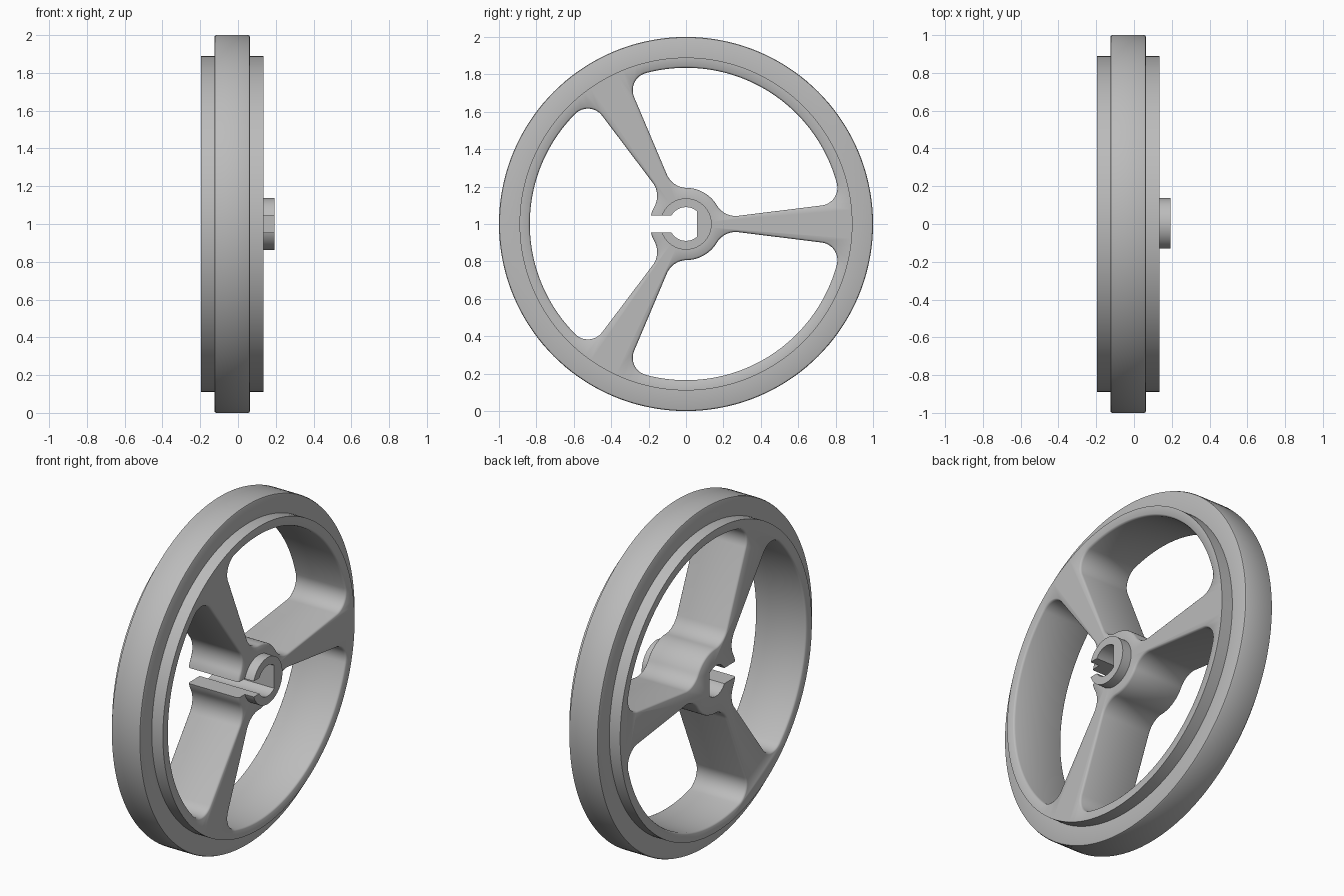
import bpy, bmesh
from math import sin, cos, asin, atan, pi, radians

if "Cube" in bpy.data.objects:
    bpy.data.objects.remove(bpy.data.objects["Cube"])

grey = bpy.data.materials.new("plain grey")
grey.use_nodes = True
colour = (0.5, 0.5, 0.5, 1)
grey.diffuse_color = colour
grey.node_tree.nodes["Principled BSDF"].inputs["Base Color"].default_value = colour

BACK, FACE, COLLAR = -0.195, 0.135, 0.193   # positions along the axle
HUB, RIM = 0.193, 0.835                     # opening limits


def arc(centre, r, start, end, n):
    return [(centre[0] + r * cos(start + (end - start) * i / n),
             centre[1] + r * sin(start + (end - start) * i / n)) for i in range(n + 1)]


def loft(name, stations):
    """Solid along the x axis from (x, outline) stations, centred at z = 1."""
    bm = bmesh.new()
    rings = [[bm.verts.new((x, y, z + 1)) for y, z in pts] for x, pts in stations]
    for a, b in zip(rings, rings[1:]):
        for i in range(len(a)):
            bm.faces.new((a[i - 1], a[i], b[i], b[i - 1]))
    bm.faces.new(rings[0])
    bm.faces.new(rings[-1])
    bmesh.ops.recalc_face_normals(bm, faces=bm.faces)
    mesh = bpy.data.meshes.new(name)
    bm.to_mesh(mesh)
    bm.free()
    mesh.materials.append(grey)
    obj = bpy.data.objects.new(name, mesh)
    bpy.context.collection.objects.link(obj)
    return obj


def opening(grow, turn):
    """Rounded window between two tapering spokes, grown by an offset."""
    slope, offset = atan(0.124), 0.009
    inner_r, outer_r = 0.117, 0.095
    mid = pi / 3

    def fillet(dist, r):
        ang = slope + asin((offset * cos(slope) + r) / dist)
        return ang, (dist * cos(ang), dist * sin(ang))

    a1, c1 = fillet(HUB + inner_r, inner_r)
    a2, c2 = fillet(RIM - outer_r, outer_r)
    down = slope - pi / 2
    half = arc((0, 0), HUB - grow, mid, a1, 10)
    half += arc(c1, inner_r + grow, a1 + pi, down + 2 * pi, 12)
    half += arc(c2, outer_r + grow, down, a2, 14)
    half += arc((0, 0), RIM + grow, a2, mid, 24)[1:]
    # drop the shared point where the hub arc meets its fillet
    del half[10]
    # mirror across the middle of the window
    c, s = cos(2 * mid), sin(2 * mid)
    mirrored = [(c * y + s * z, s * y - c * z) for y, z in half]
    loop = half + mirrored[-2:0:-1]
    c, s = cos(turn), sin(turn)
    return [(c * y - s * z, s * y + c * z) for y, z in loop]


# Wheel: stepped disc with tread and hub collar
profile = [(BACK, 0.89), (-0.125, 0.89), (-0.125, 0.99), (-0.122, 0.997), (-0.115, 1),
           (0.053, 1), (0.06, 0.997), (0.063, 0.99), (0.063, 0.89), (FACE, 0.89),
           (FACE, 0.137), (COLLAR, 0.137)]
wheel = loft("spoked_wheel", [(x, arc((0, 0), r, 0, 2 * pi, 144)[:-1]) for x, r in profile])

# Windows between spokes, with softened rims
soft = [(-0.004, 0.0145), (0.004, 0.0035), (0.012, 0)]
cutters = []
for k in range(3):
    turn = k * 2 * pi / 3
    stations = [(BACK + t, opening(d, turn)) for t, d in soft]
    stations += [(FACE - t, opening(d, turn)) for t, d in reversed(soft)]
    cutters.append(loft("window_cutter", stations))

# Flat-sided bore with a slot running out to the side
bore, flat, slot = 0.09, 0.06, 0.046
cut = asin(slot / bore)
flat_angle = asin((bore ** 2 - flat ** 2) ** 0.5 / bore)
keyway = [(-0.25, slot)] + arc((0, 0), bore, pi - cut, flat_angle, 20)
keyway += [(y, -z) for y, z in reversed(keyway)]
cutters.append(loft("bore_cutter", [(x, keyway) for x in (-0.3, 0.3)]))

bpy.ops.object.select_all(action="DESELECT")
bpy.context.view_layer.objects.active = wheel
wheel.select_set(True)
for cutter in cutters:
    mod = wheel.modifiers.new("cut", "BOOLEAN")
    mod.operation = "DIFFERENCE"
    mod.solver = "EXACT"
    mod.object = cutter
    bpy.ops.object.modifier_apply(modifier=mod.name)
    bpy.data.objects.remove(cutter)

bpy.ops.object.shade_smooth_by_angle(angle=radians(42))
